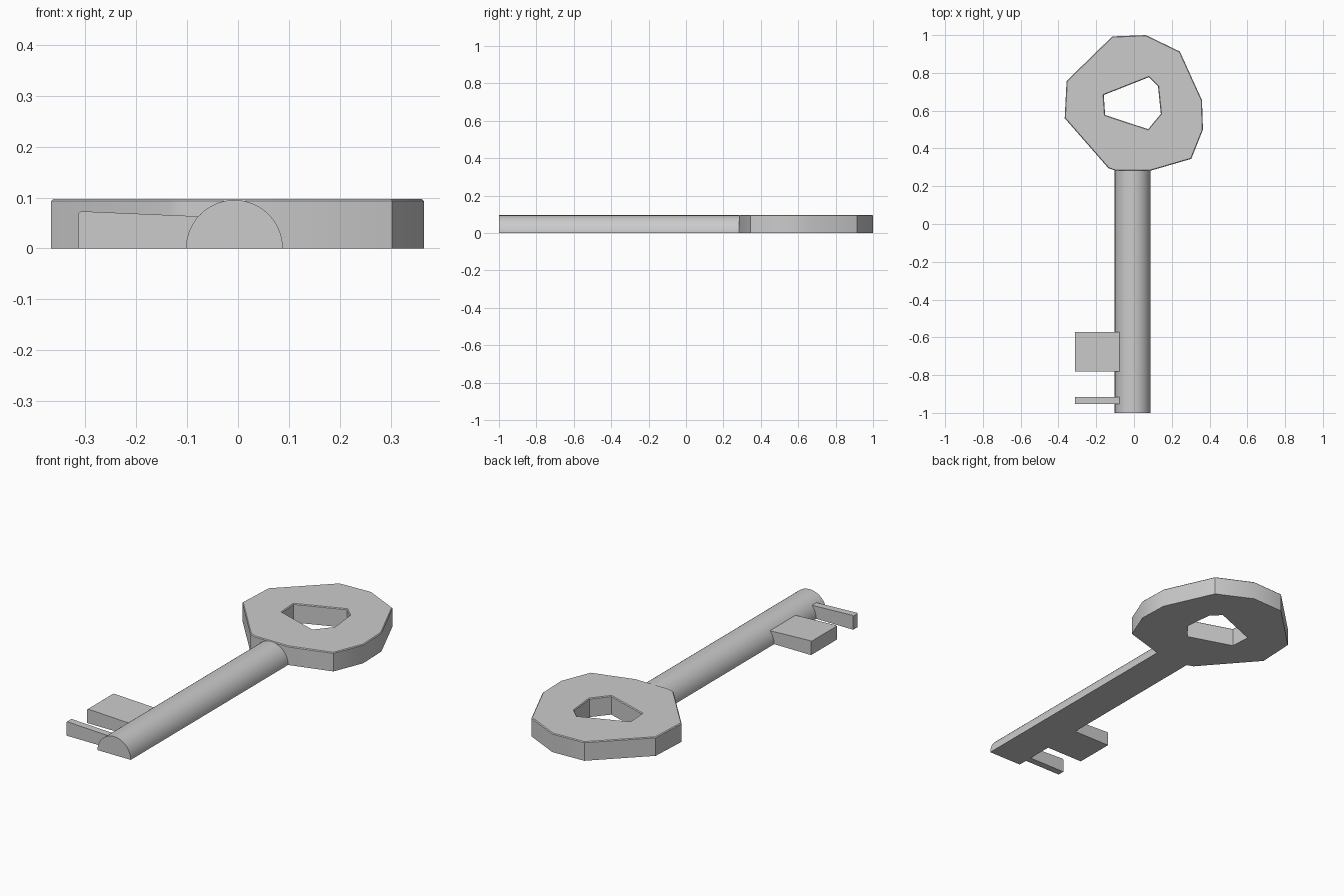
import bpy, bmesh, math
from math import pi, cos, sin

if "Cube" in bpy.data.objects:
    bpy.data.objects.remove(bpy.data.objects["Cube"])


def loop_edges(bm, pts):
    vs = [bm.verts.new(p) for p in pts]
    return [bm.edges.new((vs[i], vs[(i + 1) % len(vs)])) for i in range(len(vs))]


def finish(name, bm):
    bmesh.ops.recalc_face_normals(bm, faces=bm.faces[:])
    me = bpy.data.meshes.new(name)
    bm.to_mesh(me)
    bm.free()
    ob = bpy.data.objects.new(name, me)
    bpy.context.collection.objects.link(ob)
    bpy.ops.object.select_all(action='DESELECT')
    ob.select_set(True)
    bpy.context.view_layer.objects.active = ob
    bpy.ops.object.shade_smooth_by_angle(angle=math.radians(30))
    return ob


def extrude(bm, vec):
    r = bmesh.ops.extrude_face_region(bm, geom=bm.faces[:])
    bmesh.ops.translate(bm, vec=vec,
                        verts=[g for g in r['geom'] if isinstance(g, bmesh.types.BMVert)])
    bmesh.ops.recalc_face_normals(bm, faces=bm.faces[:])


def xz_prism(name, profile, y0, y1):
    bm = bmesh.new()
    bm.faces.new([bm.verts.new((x, y0, z)) for x, z in profile])
    extrude(bm, (0, y1 - y0, 0))
    return finish(name, bm)


# Faceted bow with a hole and a slightly eased top rim
H = 0.097
outer = [(-0.115, 0.993), (0.063, 1.0), (0.243, 0.913), (0.36, 0.655),
         (0.365, 0.50), (0.303, 0.345), (0.09, 0.283), (-0.10, 0.283),
         (-0.135, 0.295), (-0.367, 0.56), (-0.357, 0.757)]
hole = [(-0.16, 0.683), (0.078, 0.777), (0.127, 0.73),
        (0.142, 0.583), (0.075, 0.502), (-0.153, 0.577)]
bm = bmesh.new()
edges = []
for pts in (outer, hole):
    edges += loop_edges(bm, [(x, y, 0) for x, y in pts])
bmesh.ops.triangle_fill(bm, use_beauty=True, use_dissolve=False, edges=edges)
extrude(bm, (0, 0, H))
rim = [e for e in bm.edges
       if all(v.co.z > H - 1e-4 for v in e.verts) and e.calc_face_angle(0) > 1]
bmesh.ops.bevel(bm, geom=rim, offset=0.004, segments=1, profile=0.5, affect='EDGES')
finish("bow", bm)

# Half-round shank
CX, R, N = -0.007, 0.095, 40
half_round = [(CX + R * cos(pi * i / N), R * sin(pi * i / N)) for i in range(N + 1)]
xz_prism("shank", half_round, -1.0, 0.284)

# Two bits, slightly taller at their outer ends
bit_profile = [(-0.313, 0), (-0.085, 0), (-0.075, 0.063), (-0.308, 0.073), (-0.313, 0.070)]
for name, y0, y1 in (("wide_bit", -0.782, -0.573), ("thin_bit", -0.952, -0.916)):
    xz_prism(name, bit_profile, y0, y1)
